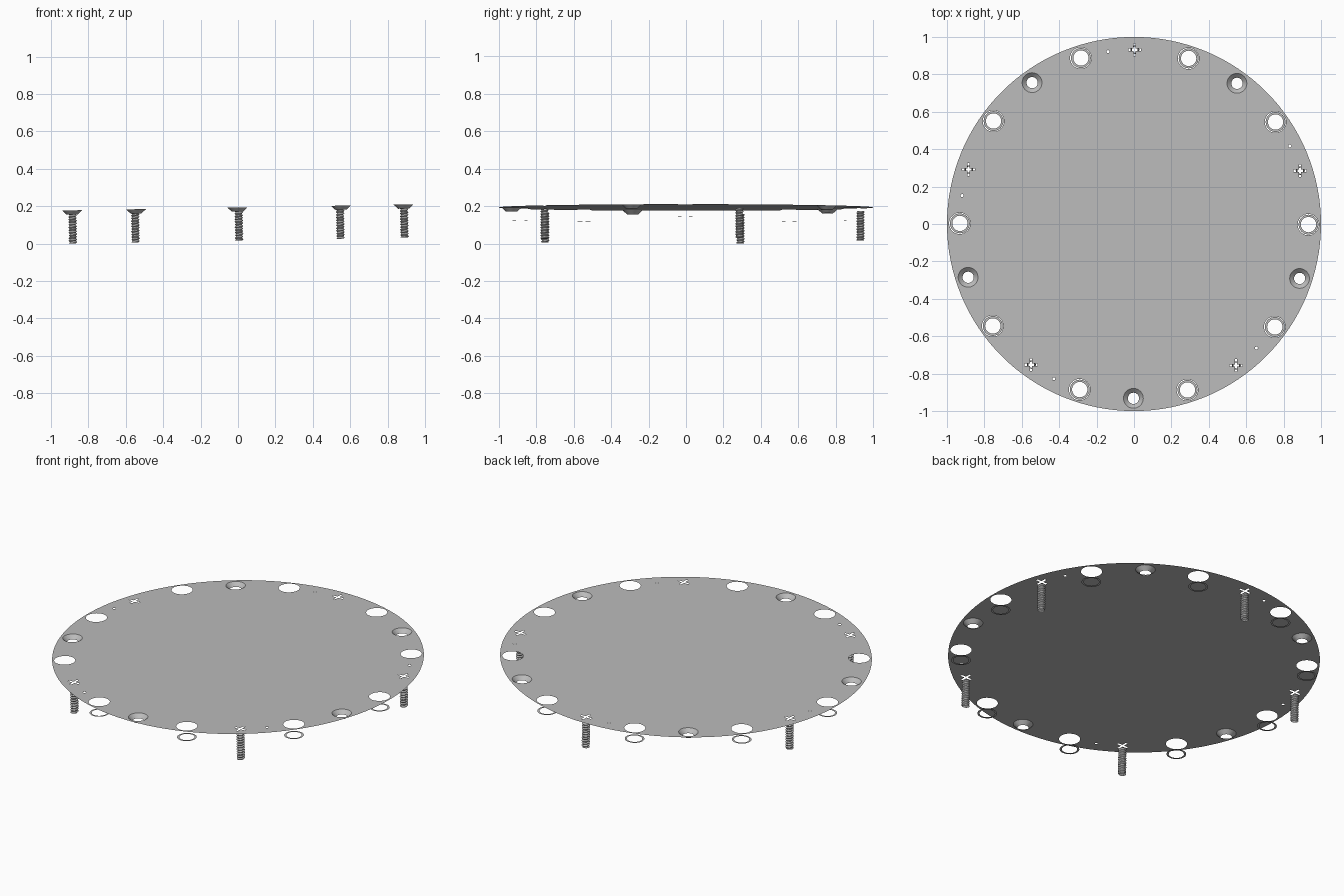
import bpy, bmesh, math
from mathutils import Matrix, Vector

if "Cube" in bpy.data.objects:
    bpy.data.objects.remove(bpy.data.objects["Cube"], do_unlink=True)

gray = bpy.data.materials.new("plain_gray")
gray.use_nodes = True
gray.diffuse_color = (0.5, 0.5, 0.5, 1)
gray.node_tree.nodes["Principled BSDF"].inputs["Base Color"].default_value = (0.5, 0.5, 0.5, 1)

# The whole cover leans by one degree
LEAN = Matrix.Translation((0, 0, 0.193)) @ Matrix.Rotation(math.radians(-1), 4, 'Y')
RING_R = 0.932
HOLE_R, SINK_R, HEAD_R = 0.057, 0.053, 0.045


def finish(bm, name, smooth=False):
    bm.transform(LEAN)
    mesh = bpy.data.meshes.new(name)
    bm.to_mesh(mesh)
    bm.free()
    mesh.materials.append(gray)
    for p in mesh.polygons:
        p.use_smooth = smooth
    obj = bpy.data.objects.new(name, mesh)
    bpy.context.collection.objects.link(obj)


def spot(degrees):
    a = math.radians(degrees)
    return Vector((RING_R * math.cos(a), RING_R * math.sin(a), 0))


def circle(center, r, n=32):
    return [center + Vector((r * math.cos(2 * math.pi * i / n),
                             r * math.sin(2 * math.pi * i / n), 0)) for i in range(n)]


def cross(center, arm, half):
    pts = []
    for k in range(4):
        turn = Matrix.Rotation(k * math.pi / 2, 4, 'Z')
        for p in ((arm, -half, 0), (arm, half, 0), (half, half, 0)):
            pts.append(center + turn @ Vector(p))
    return pts


def flat_sheet(name, loops):
    """Fill an outer outline, leaving the inner outlines open."""
    bm = bmesh.new()
    for pts in loops:
        vs = [bm.verts.new(p) for p in pts]
        for i, v in enumerate(vs):
            bm.edges.new((v, vs[i - 1]))
    bmesh.ops.triangle_fill(bm, use_beauty=True, use_dissolve=False, edges=bm.edges[:])
    for f in bm.faces:
        f.normal_update()
        if f.normal.z < 0:
            f.normal_flip()
    finish(bm, name)


def loft(name, rings, smooth):
    """Join successive closed rings of points into an open tube."""
    bm = bmesh.new()
    rows = [[bm.verts.new(p) for p in ring] for ring in rings]
    for a, b in zip(rows, rows[1:]):
        for i in range(len(a)):
            bm.faces.new((a[i - 1], a[i], b[i], b[i - 1]))
    finish(bm, name, smooth)


def thread_rings(center, top=-0.02, bottom=-0.177, turns=11, n=20):
    """Hollow shaft whose radius follows a helical thread."""
    rows = turns * 6
    rings = []
    for j in range(rows + 1):
        t = j / rows
        ring = []
        for i in range(n):
            a = 2 * math.pi * i / n
            phase = (t * turns + i / n) % 1
            r = 0.016 + 0.007 * (1 - abs(2 * phase - 1))
            ring.append(center + Vector((r * math.cos(a), r * math.sin(a),
                                         top + t * (bottom - top))))
        rings.append(ring)
    return rings


outlines = [circle(Vector((0, 0, 0)), 1, 128)]
down = Vector((0, 0, -1))

# Twenty fixing points: screw, washer, countersink, washer, repeated
for k in range(20):
    c = spot(17.8 + 18 * k)
    kind = k % 4
    if kind == 0:
        outlines.append(circle(c, HEAD_R))
        flat_sheet(f"screw_head_{k}", [circle(c, HEAD_R), cross(c, 0.034, 0.006)])
        loft(f"screw_shaft_{k}", thread_rings(c), False)
    elif kind == 2:
        outlines.append(circle(c, SINK_R))
        loft(f"countersink_{k}", [circle(c, SINK_R), circle(c + down * 0.022, 0.03)], True)
    else:
        outlines.append(circle(c, HOLE_R))
        low = c + down * 0.064
        flat_sheet(f"washer_{k}", [circle(low, 0.053), circle(low, 0.041)])

# Five pin holes
for k in range(5):
    outlines.append(circle(spot(26.6 + 72 * k), 0.008, 12))

flat_sheet("cover_plate", outlines)
